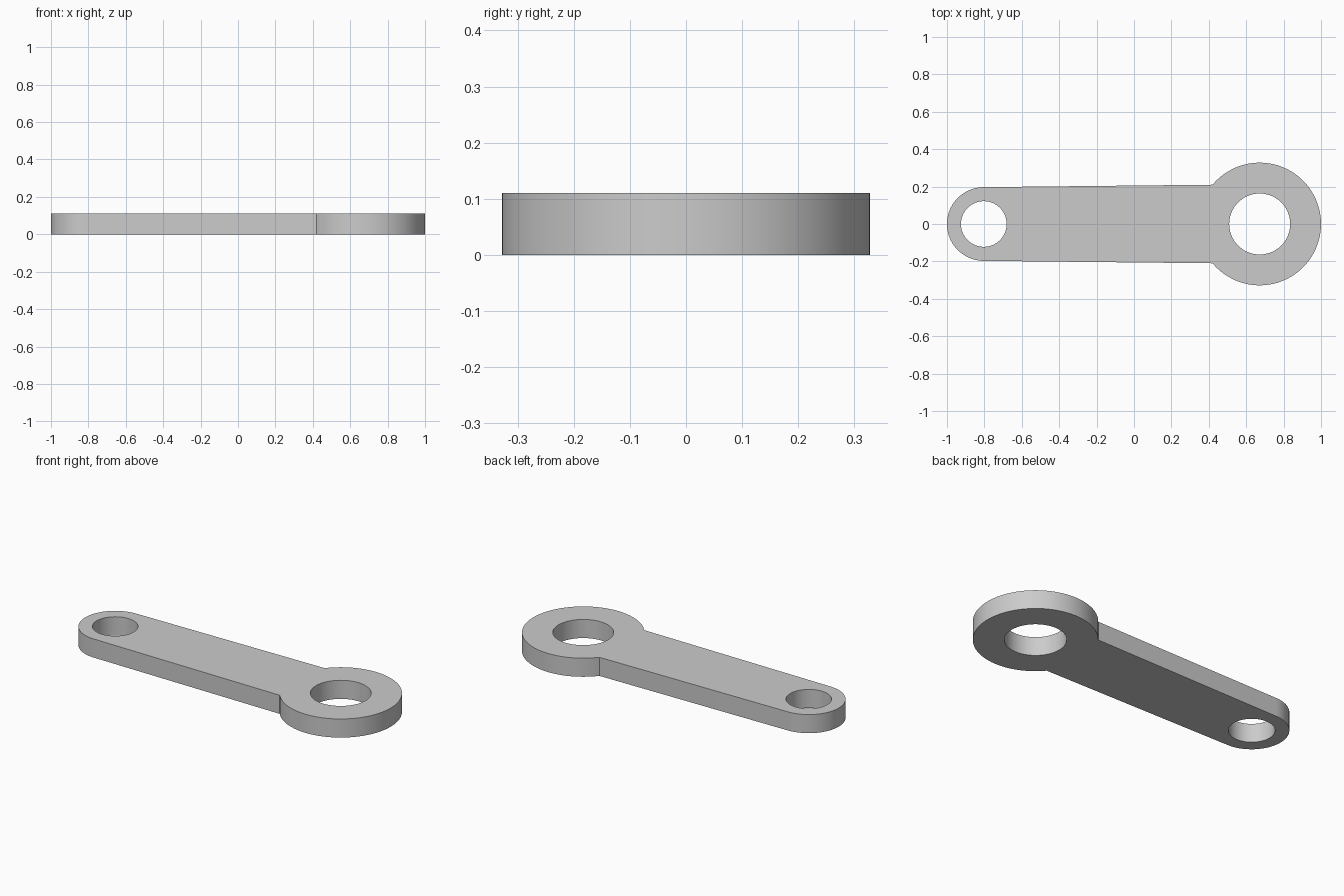
import bpy
import bmesh
from math import atan2, cos, pi, radians, sin, sqrt

cube = bpy.data.objects.get("Cube")
if cube:
    bpy.data.objects.remove(cube, do_unlink=True)

THICKNESS = 0.11
BIG_X, BIG_R, BIG_HOLE = 0.672, 0.328, 0.163
SMALL_X, SMALL_R, SMALL_HOLE = -0.803, 0.197, 0.122
NECK_X = 0.42


def arc(cx, r, start, end, steps):
    """Points along an arc centred on the x axis, both ends included."""
    angles = [start + (end - start) * i / steps for i in range(steps + 1)]
    return [(cx + r * cos(a), r * sin(a), 0) for a in angles]


def add_loop(bm, points):
    verts = [bm.verts.new(p) for p in points]
    return [bm.edges.new((v, verts[i - 1])) for i, v in enumerate(verts)]


# Outline: large eye, then the tapered shank closing round the small eye
neck_y = sqrt(BIG_R ** 2 - (NECK_X - BIG_X) ** 2)
neck_angle = atan2(neck_y, NECK_X - BIG_X)
outline = arc(BIG_X, BIG_R, -neck_angle, neck_angle, 72)
outline += arc(SMALL_X, SMALL_R, pi / 2, 3 * pi / 2, 48)

# Flat plate with two round holes, extruded to thickness
bm = bmesh.new()
edges = add_loop(bm, outline)
for x, r in ((BIG_X, BIG_HOLE), (SMALL_X, SMALL_HOLE)):
    edges += add_loop(bm, arc(x, r, 0, 2 * pi, 72)[:-1])
bmesh.ops.triangle_fill(bm, edges=edges, use_beauty=True, normal=(0, 0, 1))
result = bmesh.ops.extrude_face_region(bm, geom=bm.faces[:], use_keep_orig=True)
top = [g for g in result["geom"] if isinstance(g, bmesh.types.BMVert)]
bmesh.ops.translate(bm, verts=top, vec=(0, 0, THICKNESS))
bmesh.ops.recalc_face_normals(bm, faces=bm.faces[:])

mesh = bpy.data.meshes.new("link_arm")
bm.to_mesh(mesh)
bm.free()
link = bpy.data.objects.new("link_arm", mesh)
bpy.context.collection.objects.link(link)

# Plain grey material
grey = bpy.data.materials.new("light_grey")
grey.use_nodes = True
colour = (0.6, 0.6, 0.6, 1)
grey.diffuse_color = colour
grey.node_tree.nodes["Principled BSDF"].inputs["Base Color"].default_value = colour
mesh.materials.append(grey)

# Smooth round walls, crisp rims and neck corners
bpy.ops.object.select_all(action="DESELECT")
link.select_set(True)
bpy.context.view_layer.objects.active = link
bpy.ops.object.shade_smooth_by_angle(angle=radians(30))
